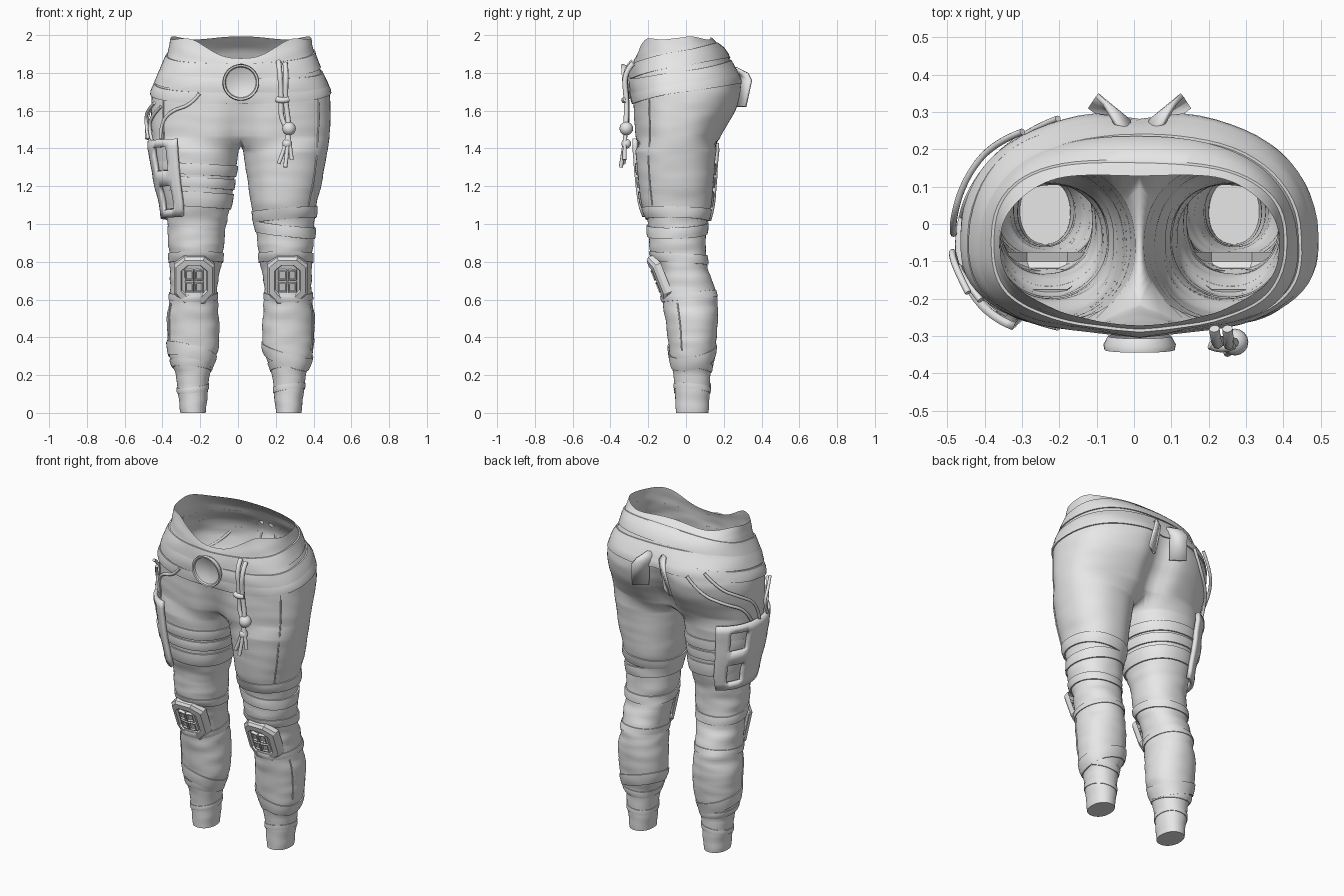
import bpy, bmesh
from math import sin, cos, pi, radians, exp, copysign
from mathutils import Vector, noise

cube = bpy.data.objects.get("Cube")
if cube:
    bpy.data.objects.remove(cube, do_unlink=True)

SHIFT = 0.015  # the garment sits slightly off centre because of the holster
grey = bpy.data.materials.new("light grey")
grey.use_nodes = True
grey.diffuse_color = (0.8, 0.8, 0.8, 1)
grey.node_tree.nodes["Principled BSDF"].inputs["Base Color"].default_value = (0.8, 0.8, 0.8, 1)

# Leg sections: height, inner x, outer x, front y, back y
LEG = [(0, .185, .32, -.055, .12), (.2, .165, .345, -.065, .13), (.26, .145, .365, -.08, .14),
       (.35, .115, .385, -.09, .155), (.5, .115, .39, -.11, .168), (.62, .125, .375, -.13, .16),
       (.75, .11, .375, -.14, .122), (.85, .095, .38, -.185, .108), (1, .075, .39, -.2, .11),
       (1.1, .055, .4, -.235, .135), (1.2, .04, .425, -.25, .145), (1.39, .012, .46, -.268, .16)]
# Hip sections: height, half width, front y, back y, front dip, back dip
HIP = [(1.45, .468, -.272, .185, .25, .25), (1.52, .473, -.277, .225, .15, .28), (1.6, .474, -.28, .272, .06, .22),
       (1.7, .468, -.283, .298, -.04, .13), (1.78, .438, -.282, .285, -.06, .05), (1.85, .406, -.272, .24, -.04, 0),
       (1.92, .385, -.26, .205, 0, 0), (2, .37, -.25, .12, 0, 0)]


def section(table, z):
    """Smoothly interpolate a table row at height z."""
    z = min(max(z, table[0][0]), table[-1][0])
    i = max(k for k in range(len(table) - 1) if table[k][0] <= z)
    a, b = table[i], table[i + 1]
    p, q = table[max(i - 1, 0)], table[min(i + 2, len(table) - 1)]
    h = b[0] - a[0]
    t = (z - a[0]) / h
    out = []
    for k in range(1, len(a)):
        m = (b[k] - p[k]) / (b[0] - p[0]) * h
        n = (q[k] - a[k]) / (q[0] - a[0]) * h
        out.append(a[k] + t * m + t * t * (3 * (b[k] - a[k]) - 2 * m - n)
                   + t ** 3 * (m + n - 2 * (b[k] - a[k])))
    return out


def power(v, e):
    return copysign(abs(v) ** e, v)


def folds(x, y, z):
    amp = .009 if .55 < z < 1.05 else .006 if .2 < z < .55 or z > 1.68 else .003
    return amp * noise.noise(Vector((abs(x) * 6, y * 6, z * 22)))


def leg(a, z, off=0, side=1):
    """Point on a leg; angle zero is outward, minus ninety degrees is the front."""
    xi, xo, yf, yb = section(LEG, z)
    cx, cy = (xi + xo) / 2, (yf + yb) / 2
    x = (xo - xi) / 2 * power(cos(a), .92)
    y = (yb - yf) / 2 * power(sin(a), .92)
    s = 1 + (off + folds(cx + x, cy + y, z)) / max((x * x + y * y) ** .5, .01)
    return Vector((side * (cx + x * s), cy + y * s, z))


def hip(a, z, off=0, side=1):
    """Point on the hips, boxier at the front and rounder at the back."""
    w, yf, yb, df, db = section(HIP, z)
    mid = -.04
    depth, dip, e = (yf - mid, df, .77) if sin(a) < 0 else (yb - mid, db, .85)
    x = w * power(cos(a), e)
    y = depth * abs(sin(a)) ** e * (1 - dip * exp(-(x / .08) ** 2))
    s = 1 + (off + folds(x, y, z)) / (x * x + y * y) ** .5
    return Vector((side * x * s, mid + y * s, z))


def finish(name, bm, angle=40):
    bmesh.ops.remove_doubles(bm, verts=bm.verts, dist=.0001)
    bmesh.ops.recalc_face_normals(bm, faces=bm.faces)
    mesh = bpy.data.meshes.new(name)
    bm.to_mesh(mesh)
    bm.free()
    ob = bpy.data.objects.new(name, mesh)
    bpy.context.collection.objects.link(ob)
    mesh.materials.append(grey)
    ob.location.x = SHIFT
    bpy.ops.object.select_all(action="DESELECT")
    ob.select_set(True)
    bpy.context.view_layer.objects.active = ob
    bpy.ops.object.shade_smooth_by_angle(angle=radians(angle))
    return ob


def loft(bm, rows, closed=True, skip=lambda i, j: False):
    rows = [[bm.verts.new(p) for p in row] for row in rows]
    n = len(rows[0])
    for i in range(len(rows) - 1):
        for j in range(n if closed else n - 1):
            if not skip(i, j):
                k = (j + 1) % n
                bm.faces.new((rows[i][j], rows[i][k], rows[i + 1][k], rows[i + 1][j]))
    return rows


def band(name, fn, z, height, off=.012, tilt=0, phase=-90, side=1):
    """Cloth strap wrapped around a leg or the waist."""
    rows = []
    for v, o in ((-.5, 0), (-.5, .8), (-.2, 1), (.2, 1), (.5, .8), (.5, 0)):
        row = []
        for k in range(64):
            a = 2 * pi * k / 64
            zz = z + v * height + tilt * cos(a - radians(phase))
            row.append(fn(a, zz, o * off, side))
        rows.append(row)
    bm = bmesh.new()
    loft(bm, rows)
    return finish(name, bm)


def cord(name, points, radius):
    cu = bpy.data.curves.new(name, "CURVE")
    cu.dimensions = "3D"
    cu.bevel_depth, cu.bevel_resolution, cu.use_fill_caps = radius, 2, True
    sp = cu.splines.new("NURBS")
    sp.points.add(len(points) - 1)
    for p, q in zip(sp.points, points):
        p.co = (*q, 1)
    sp.use_endpoint_u, sp.order_u = True, 3
    cu.materials.append(grey)
    ob = bpy.data.objects.new(name, cu)
    ob.location.x = SHIFT
    bpy.context.collection.objects.link(ob)


# Trousers: one leg and half of the hips, mirrored
OUT, INN = 50, 10
arc = [radians(-150 + 300 * k / OUT) for k in range(OUT + 1)]
inner = [radians(150 + 60 * k / (INN + 1)) for k in range(1, INN + 1)]
bm = bmesh.new()
legs = loft(bm, [[leg(a, 1.39 * i / 80) for a in arc + inner] for i in range(81)])
bm.faces.new(legs[0])
hip_rows = []
for i in range(31):
    row = []
    for a in arc:
        t, z = a * .6, 1.45 + .55 * i / 30
        rim = 1.985 + .008 * sin(5 * t) - .1 * exp(-((t + pi / 2) / .5) ** 2)
        row.append(hip(t, 1.7 + (z - 1.7) * (rim - 1.7) / .3 if z > 1.7 else z))
    hip_rows.append(row)
hips = loft(bm, hip_rows, closed=False)
front, back = hips[0][0], hips[0][-1]
crotch = [back]
for k in range(1, INN + 1):
    u = k / (INN + 1)
    p = back.co.lerp(front.co, u)
    crotch.append(bm.verts.new((0, p.y, p.z - .04 * sin(pi * u))))
upper, lower = hips[0] + crotch[1:], legs[-1]
for k in range(len(lower)):
    m = (k + 1) % len(lower)
    bm.faces.new((lower[k], lower[m], upper[m], upper[k]))
trousers = finish("trousers", bm, 50)
mirror = trousers.modifiers.new("mirror", "MIRROR")
mirror.merge_threshold = .002

# Waist wraps
for i, (z, h, tilt, phase) in enumerate(((1.72, .06, -.055, -95), (1.78, .08, -.05, -75), (1.865, .08, -.055, -100))):
    band(f"waist_wrap_{i}", hip, z, h, .01, tilt, phase)

# Straps on thighs, knees, shins and ankles
for i, (z, h) in enumerate(((1.29, .06), (1.22, .055), (1.13, .08))):
    band(f"right_thigh_strap_{i}", leg, z, h, .01, .012, 0, -1)
for i, (z, h, tilt) in enumerate(((1.05, .06, .015), (.97, .06, -.02))):
    band(f"left_thigh_wrap_{i}", leg, z, h, .01, tilt, -20)
for name, s in (("left", 1), ("right", -1)):
    band(name + "_knee_strap", leg, .82, .05, .009, .01, -90, s)
    band(name + "_calf_strap", leg, .62, .035, .006, -.015, -90, s)
    band(name + "_shin_wrap", leg, .3, .07, .008, -.045 * s, -30, s)
    band(name + "_shin_wrap_lower", leg, .25, .04, .006, .02, -60, s)
    band(name + "_ankle_wrap", leg, .13, .03, .005, .015 * s, -40, s)
    cord(name + "_thigh_seam", [leg(radians(-42), 1.1 + .05 * k, .002, s) for k in range(6)]
         + [hip(radians(-34), 1.47 + .05 * k, .002, s) for k in range(5)], .004)
    cord(name + "_shin_seam", [leg(radians(-25), .33 + .05 * k, .002, s) for k in range(6)], .004)

    # Knee pad: octagonal plate curved around the knee, with a raised rim and panes
    up = Vector((0, -.1, .25)).normalized()
    normal = Vector((0, -up.z, up.y))
    centre = Vector((.247 * s, -.15, .7))

    def pad(u, v, d):
        return centre + Vector((u, 0, 0)) + up * v + normal * (d - 2.5 * u * u)

    bm = bmesh.new()
    rings = []
    for w, h, d in ((.108, .135, -.02), (.108, .135, .008), (.096, .122, .02),
                    (.07, .092, .02), (.064, .086, .004)):
        c = .5 * w
        outline = ((w, h - c), (w - c, h), (c - w, h), (-w, h - c),
                   (-w, c - h), (c - w, -h), (w - c, -h), (w, c - h))
        rings.append([pad(u, v, d) for u, v in outline])
    bm.faces.new(loft(bm, rings)[-1])
    for u in (-.026, .026):
        for v in (-.034, .034):
            pane = [[pad(u + x * g, v + y * g, d) for x, y in ((-1, -1.3), (1, -1.3), (1, 1.3), (-1, 1.3))]
                    for g, d in ((.024, .001), (.022, .016), (.017, .016), (.015, .008))]
            bm.faces.new(loft(bm, pane)[-1])
    finish(name + "_knee_pad", bm, 25)

# Round dished buckle
bm = bmesh.new()
loft(bm, [[Vector((r * cos(a * pi / 20), y - .08 * r * sin(a * pi / 20), 1.75 + r * sin(a * pi / 20)))
           for a in range(40)]
          for r, y in ((.085, -.3), (.097, -.322), (.094, -.337), (.084, -.335), (.08, -.325),
                       (.05, -.314), (.02, -.309), (0, -.308))])
finish("buckle", bm)

# Curved thigh holster with two columns of windows
bm = bmesh.new()
loft(bm, [[leg(radians(68 - 136 * j / 26), 1.03 + .41 * i / 10 + .012 * (j / 13 - 1), .022, -1)
           for j in range(27)] for i in range(11)], closed=False,
     skip=lambda i, j: i in (1, 2, 3, 6, 7, 8) and (4 <= j <= 8 or 18 <= j <= 22))
holster = finish("holster_frame", bm)
solid = holster.modifiers.new("thickness", "SOLIDIFY")
solid.thickness, solid.offset = .022, 0
bm = bmesh.new()
loft(bm, [[leg(radians(60 - 120 * j / 24), 1.06 + .35 * i / 4, .008, -1) for j in range(25)]
          for i in range(5)], closed=False)
finish("holster_backing", bm)

# Cables from the belt to the holster
for i, (off, path) in enumerate((
        (.008, ((-69, 1.69), (-63, 1.63), (-45, 1.6), (-32, 1.53), (-30, 1.45))),
        (.03, ((-28, 1.64), (-10, 1.6), (-2, 1.53), (-12, 1.45))),
        (.02, ((-35, 1.62), (-18, 1.57), (-10, 1.5), (-18, 1.44))),
        (.015, ((66, 1.75), (58, 1.65), (38, 1.58), (18, 1.53), (12, 1.45))),
        (.03, ((52, 1.78), (42, 1.69), (24, 1.63), (6, 1.56), (2, 1.45))))):
    cord(f"holster_cable_{i}", [hip(radians(a), z, off, -1) for a, z in path], .009)

# Hanging cords, bead and tassels at the left front
cord("hanging_cord_a", [(.2, -.28, 1.86), (.205, -.325, 1.82), (.215, -.315, 1.68), (.21, -.31, 1.55), (.25, -.32, 1.5)], .014)
cord("hanging_cord_b", [(.235, -.28, 1.85), (.24, -.33, 1.8), (.235, -.315, 1.66), (.25, -.315, 1.56), (.255, -.32, 1.5)], .014)
cord("cord_knot", [(.19, -.32, 1.66), (.22, -.335, 1.65), (.25, -.32, 1.66)], .016)
for i, (x, y, z) in enumerate(((.2, -.33, 1.32), (.235, -.345, 1.3), (.27, -.325, 1.34))):
    cord(f"tassel_{i}", [(.25, -.32, 1.48), (.24 + i * .01, -.325, 1.42), (x, y, z)], .011)
for i, (x, z, r) in enumerate(((.255, 1.505, .036), (.245, 1.425, .026))):
    bm = bmesh.new()
    bmesh.ops.create_uvsphere(bm, u_segments=16, v_segments=10, radius=r)
    bmesh.ops.translate(bm, verts=bm.verts, vec=(x, -.316, z))
    finish(f"cord_bead_{i}", bm)

# Belt tails at the back, splayed outwards from the centre
for name, s in (("left", 1), ("right", -1)):
    bm = bmesh.new()
    loft(bm, [[Vector((s * xa, ya, z)), Vector((s * xb, yb, z))] for z, xa, ya, xb, yb in (
        (1.83, .02, .25, .06, .27), (1.8, .025, .28, .09, .33),
        (1.76, .035, .285, .11, .35), (1.62, .05, .265, .13, .32))], closed=False)
    tail = finish(name + "_belt_tail", bm)
    tail.modifiers.new("thickness", "SOLIDIFY").thickness = .014
